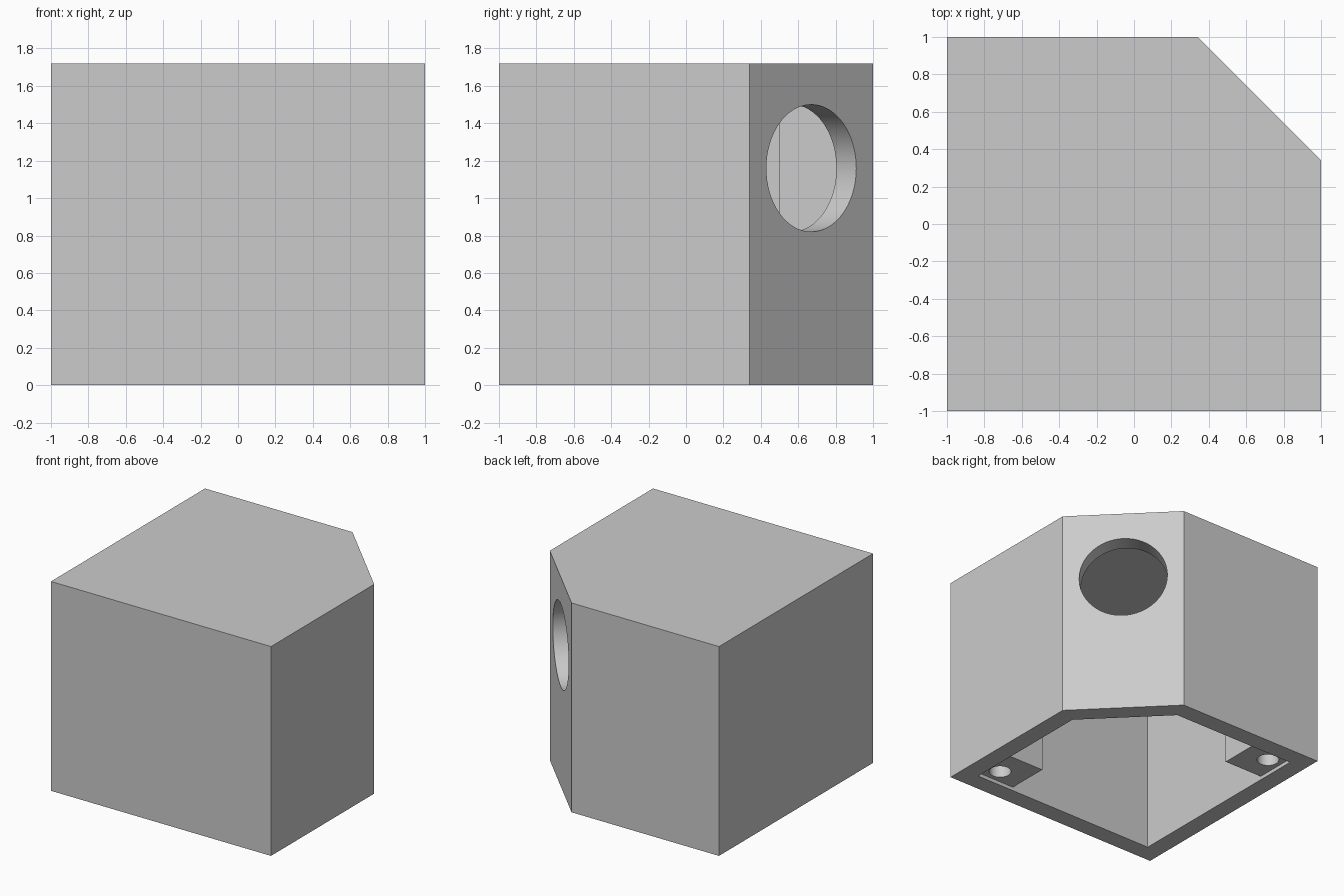
import bpy
import bmesh
from math import pi
from mathutils import Matrix, Vector

cube = bpy.data.objects.get("Cube")
if cube:
    bpy.data.objects.remove(cube, do_unlink=True)

HEIGHT, WALL = 1.72, 0.15
CUT = 1.34                # the chamfer lies on x + y = CUT
POST, RECESS = 0.35, 0.03

grey = bpy.data.materials.new("light grey")
grey.use_nodes = True
colour = (0.6, 0.6, 0.6, 1)
grey.diffuse_color = colour
grey.node_tree.nodes["Principled BSDF"].inputs["Base Color"].default_value = colour


def add_object(name, bm):
    bmesh.ops.recalc_face_normals(bm, faces=bm.faces)
    mesh = bpy.data.meshes.new(name)
    bm.to_mesh(mesh)
    bm.free()
    obj = bpy.data.objects.new(name, mesh)
    bpy.context.collection.objects.link(obj)
    mesh.materials.append(grey)
    return obj


def prism(name, outline, bottom, top):
    bm = bmesh.new()
    base = bm.faces.new([bm.verts.new((x, y, bottom)) for x, y in outline])
    up = bmesh.ops.extrude_face_region(bm, geom=[base])["geom"]
    verts = [v for v in up if isinstance(v, bmesh.types.BMVert)]
    bmesh.ops.translate(bm, verts=verts, vec=(0, 0, top - bottom))
    return add_object(name, bm)


def cylinder(name, centre, axis, radius, length):
    bm = bmesh.new()
    turn = Vector((0, 0, 1)).rotation_difference(Vector(axis)).to_matrix().to_4x4()
    bmesh.ops.create_cone(bm, cap_ends=True, segments=64, radius1=radius,
                          radius2=radius, depth=length,
                          matrix=Matrix.Translation(centre) @ turn)
    return add_object(name, bm)


def chamfered_square(half, cut):
    return [(-half, -half), (half, -half), (half, cut - half),
            (cut - half, half), (-half, half)]


def subtract(target, cutter):
    bpy.context.view_layer.objects.active = target
    mod = target.modifiers.new("cut", 'BOOLEAN')
    mod.operation = 'DIFFERENCE'
    mod.solver = 'EXACT'
    mod.object = cutter
    bpy.ops.object.modifier_apply(modifier=mod.name)
    bpy.data.objects.remove(cutter, do_unlink=True)


def smooth(obj):
    bpy.ops.object.select_all(action='DESELECT')
    obj.select_set(True)
    bpy.context.view_layer.objects.active = obj
    bpy.ops.object.shade_smooth_by_angle(angle=pi / 6)


# Housing: chamfered box, open underneath
housing = prism("housing", chamfered_square(1, CUT), 0, HEIGHT)
inner = chamfered_square(1 - WALL, CUT - WALL * 2 ** 0.5)
subtract(housing, prism("cavity_cutter", inner, -0.2, HEIGHT - WALL))

# Round port through the chamfered wall
subtract(housing, cylinder("port_cutter", (CUT / 2, CUT / 2, 1.16), (1, 1, 0), 0.34, 0.7))
smooth(housing)

# Screw posts in two opposite corners, set slightly above the rim
for name, side in (("front_screw_post", 1), ("back_screw_post", -1)):
    far, near = 1 - WALL + 0.01, 1 - WALL - POST
    outline = [(side * x, -side * y) for x, y in
               ((near, near), (far, near), (far, far), (near, far))]
    post = prism(name, outline, RECESS, HEIGHT - WALL + 0.01)
    subtract(post, cylinder("screw_cutter", (side * 0.73, -side * 0.73, 0.2),
                            (0, 0, 1), 0.084, 0.8))
    smooth(post)
